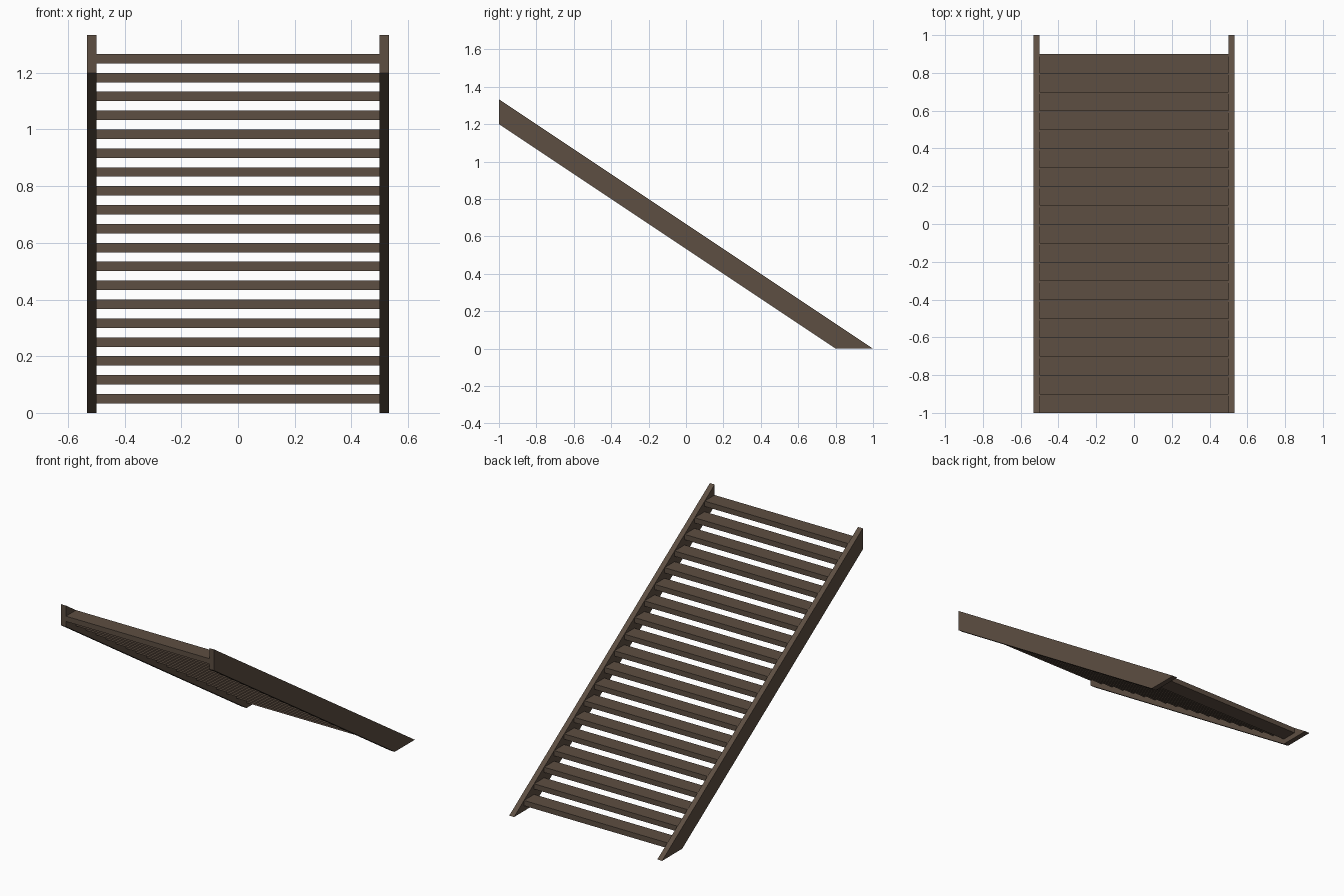
import bpy
import bmesh

cube = bpy.data.objects.get("Cube")
if cube:
    bpy.data.objects.remove(cube, do_unlink=True)

STEPS = 20
RUN = 2 / STEPS             # depth of one tread
RISE = RUN * 2 / 3          # height of one step
HALF_WIDTH = 0.5            # inner half width between the stringers
BOARD = RISE / 2            # thickness of treads and stringers

wood = bpy.data.materials.new("dark brown wood")
wood.use_nodes = True
colour = (0.11, 0.077, 0.054, 1)
wood.diffuse_color = colour
wood.node_tree.nodes["Principled BSDF"].inputs["Base Color"].default_value = colour


def extrude_profile(name, profile, x0, x1):
    """Extrude a closed (y, z) profile along x from x0 to x1."""
    bm = bmesh.new()
    face = bm.faces.new([bm.verts.new((x0, y, z)) for y, z in profile])
    ext = bmesh.ops.extrude_face_region(bm, geom=[face])
    moved = [v for v in ext["geom"] if isinstance(v, bmesh.types.BMVert)]
    bmesh.ops.translate(bm, verts=moved, vec=(x1 - x0, 0, 0))
    bmesh.ops.recalc_face_normals(bm, faces=bm.faces)
    mesh = bpy.data.meshes.new(name)
    bm.to_mesh(mesh)
    bm.free()
    mesh.materials.append(wood)
    obj = bpy.data.objects.new(name, mesh)
    bpy.context.collection.objects.link(obj)
    return obj


# Sloping side boards, cut flat on the floor and plumb at the top
top = STEPS * RISE
stringer = [(1, 0), (-1, top), (-1, top - 2 * RISE), (1 - 2 * RUN, 0)]
for name, side in (("left_stringer", 1), ("right_stringer", -1)):
    extrude_profile(name, stringer, side * HALF_WIDTH, side * (HALF_WIDTH + BOARD))

# Open treads climbing toward the front
for i in range(1, STEPS):
    back, z = 1 - i * RUN, i * RISE
    tread = [(back, z), (back - RUN, z), (back - RUN, z - BOARD), (back, z - BOARD)]
    extrude_profile(f"tread_{i:02d}", tread, -HALF_WIDTH, HALF_WIDTH)
